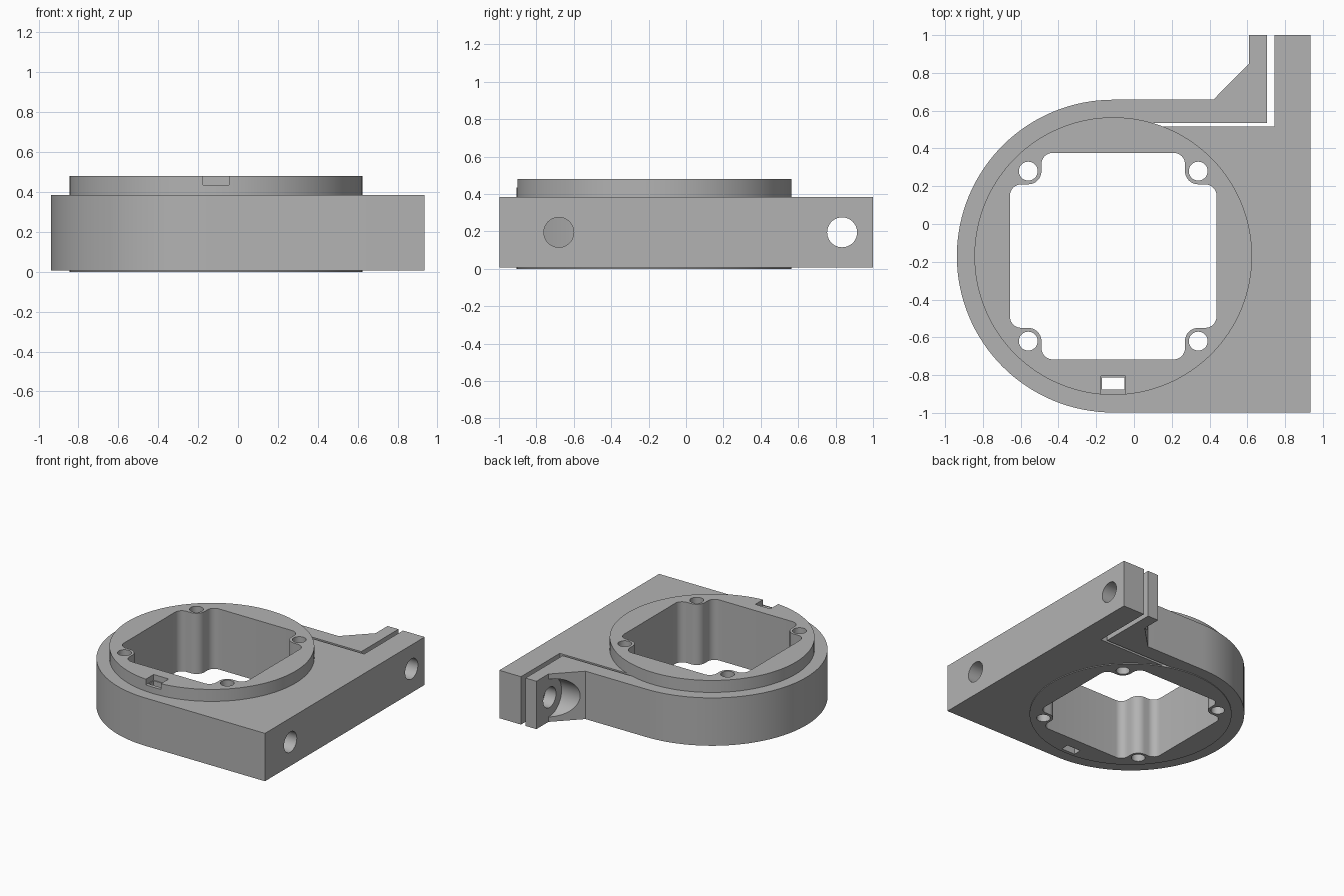
import bpy, bmesh, math
from mathutils import Vector, Matrix

default = bpy.data.objects.get("Cube")
if default:
    bpy.data.objects.remove(default, do_unlink=True)

CX, CY = -0.11, -0.17          # bore centre
BODY_R, COLLAR_R = 0.828, 0.735
BODY_Z, BODY_TOP, COLLAR_TOP = 0.006, 0.385, 0.48
HOLE_Z = 0.195

grey = bpy.data.materials.new("plain grey")
grey.use_nodes = True
grey.diffuse_color = (0.45, 0.45, 0.45, 1)
grey.node_tree.nodes["Principled BSDF"].inputs["Base Color"].default_value = grey.diffuse_color


def prism(name, outline, z0, z1):
    """Extrude a 2D outline upwards."""
    bm = bmesh.new()
    face = bm.faces.new([bm.verts.new((x, y, z0)) for x, y in outline])
    up = bmesh.ops.extrude_face_region(bm, geom=[face])["geom"]
    bmesh.ops.translate(bm, vec=(0, 0, z1 - z0),
                        verts=[v for v in up if isinstance(v, bmesh.types.BMVert)])
    bmesh.ops.recalc_face_normals(bm, faces=bm.faces)
    mesh = bpy.data.meshes.new(name)
    bm.to_mesh(mesh)
    bm.free()
    mesh.materials.append(grey)
    obj = bpy.data.objects.new(name, mesh)
    bpy.context.scene.collection.objects.link(obj)
    return obj


def arc(cx, cy, r, start, end, steps):
    return [(cx + r * math.cos(math.radians(start + (end - start) * i / steps)),
             cy + r * math.sin(math.radians(start + (end - start) * i / steps)))
            for i in range(steps + 1)]


def circle(cx, cy, r, steps):
    return arc(cx, cy, r, 0, 360, steps)[:-1]


def box(x0, x1, y0, y1):
    return [(x0, y0), (x1, y0), (x1, y1), (x0, y1)]


def fillet(points, radii, steps=8):
    """Round the right-angled corners of an outline."""
    out = []
    for i, p in enumerate(points):
        p = Vector(p)
        a = (Vector(points[i - 1]) - p).normalized() * radii[i]
        b = (Vector(points[(i + 1) % len(points)]) - p).normalized() * radii[i]
        for k in range(steps + 1):
            t = math.pi / 2 * k / steps
            out.append(tuple(p + a * (1 - math.sin(t)) + b * (1 - math.cos(t))))
    return out


def bolt_cutter(y, r, x0, x1):
    """Cylinder lying along x at bolt height."""
    obj = prism("bolt_cutter", circle(0, 0, r, 48), x0, x1)
    obj.data.transform(Matrix.Translation((0, y, HOLE_Z)) @ Matrix.Rotation(math.pi / 2, 4, 'Y'))
    return obj


def cut(target, cutters):
    """Subtract the cutters, then remove them."""
    for c in cutters:
        mod = target.modifiers.new("cut", 'BOOLEAN')
        mod.operation, mod.solver, mod.object = 'DIFFERENCE', 'EXACT', c
        c.hide_render = True
    bpy.context.view_layer.update()
    done = bpy.data.meshes.new_from_object(
        target.evaluated_get(bpy.context.evaluated_depsgraph_get()))
    target.modifiers.clear()
    target.data = done
    for c in cutters:
        bpy.data.objects.remove(c, do_unlink=True)


# Clamp body: round left side, straight right side, two ears split by a slit
outline = arc(CX, CY, BODY_R, 90, 270, 64) + [
    (0.935, -0.998), (0.935, 1), (0.745, 1), (0.745, 0.515), (0, 0.515), (0, 0.535),
    (0.705, 0.535), (0.705, 1), (0.61, 1), (0.61, 0.85), (0.42, 0.658)]
body = prism("clamp_body", outline, BODY_Z, BODY_TOP)
cut(body, [
    prism("bore_cutter", circle(CX, CY, COLLAR_R, 128), -0.2, 0.7),
    bolt_cutter(0.835, 0.08, 0.5, 1.1),        # ear bolt hole
    bolt_cutter(0.835, 0.15, 0.3, 0.61),       # bolt head recess
    bolt_cutter(-0.68, 0.08, 0.3, 1.1),        # front bolt hole
])

# Collar: disc with a square opening that steps around four corner bosses
collar = prism("collar", circle(CX, CY, COLLAR_R, 128), 0, COLLAR_TOP)
H, N = 0.547, 0.38
corner = [Vector((H, N)), Vector((N, N)), Vector((N, H))]
opening = []
for q in range(4):
    turn = Matrix.Rotation(math.pi / 2 * q, 2)
    opening += [turn @ p + Vector((CX, CY)) for p in corner]
cutters = [prism("opening_cutter", fillet(opening, [0.06, 0.07, 0.06] * 4), -0.2, 0.7)]
for sx in (-1, 1):
    for sy in (-1, 1):
        cutters.append(prism("screw_cutter",
                             circle(CX + sx * 0.45, CY + sy * 0.45, 0.05, 32), -0.2, 0.7))
cutters.append(prism("notch_cutter", box(-0.176, -0.044, -1, -0.804), 0.435, 0.7))
cutters.append(prism("slot_cutter", box(-0.17, -0.05, -0.876, -0.812), -0.2, 0.6))
cut(collar, cutters)

# Smooth the round walls and keep the edges sharp
bpy.ops.object.select_all(action='DESELECT')
for obj in (body, collar):
    obj.select_set(True)
bpy.context.view_layer.objects.active = body
bpy.ops.object.shade_smooth_by_angle(angle=math.radians(30))
